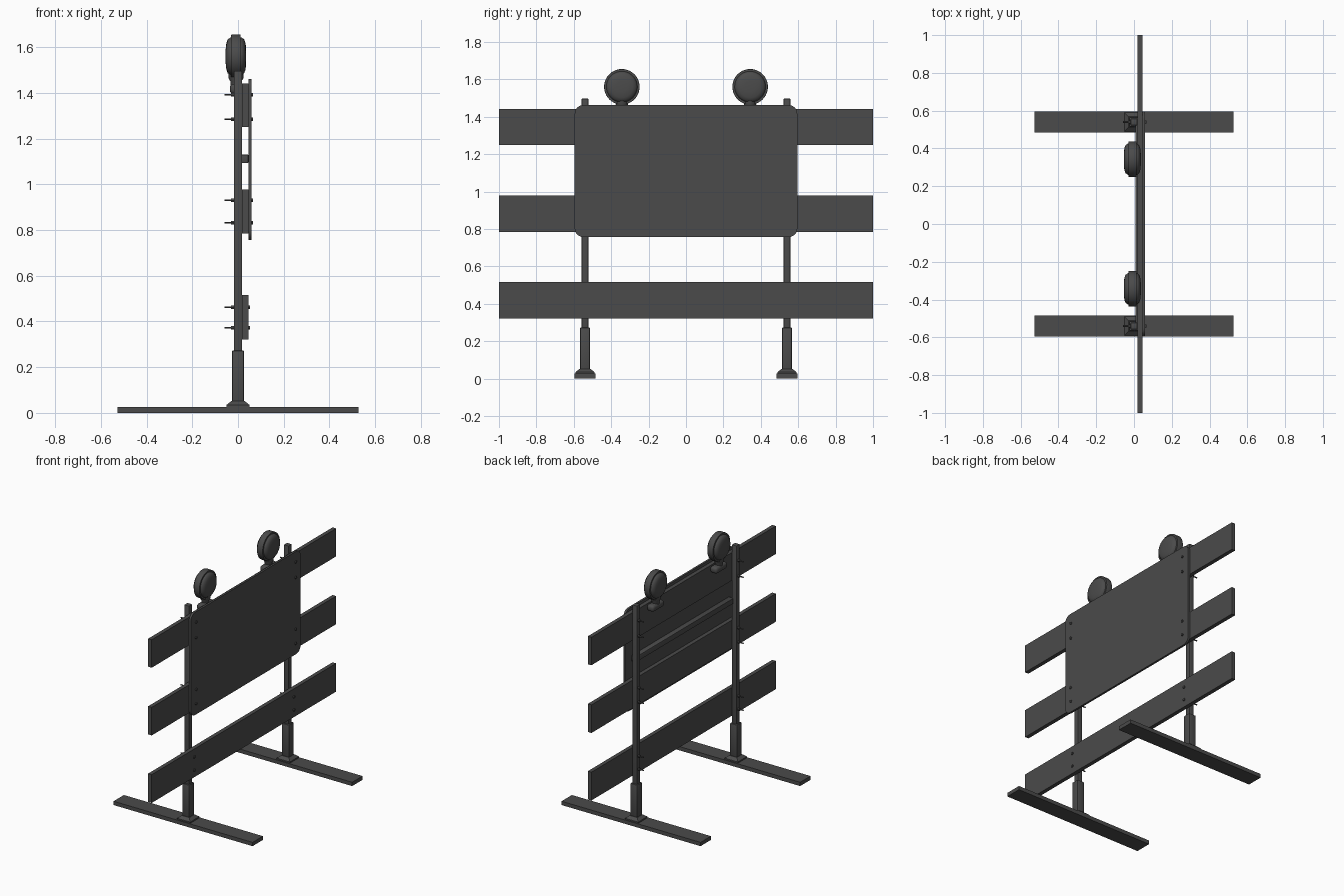
import bpy, bmesh, math
from mathutils import Vector

if "Cube" in bpy.data.objects:
    bpy.data.objects.remove(bpy.data.objects["Cube"])

# Dark grey paint shared by every part
DARK = bpy.data.materials.new("dark_grey")
DARK.diffuse_color = (0.07, 0.07, 0.07, 1)
DARK.use_nodes = True
DARK.node_tree.nodes["Principled BSDF"].inputs["Base Color"].default_value = DARK.diffuse_color


def finish(bm, name, smooth=False):
    bmesh.ops.recalc_face_normals(bm, faces=bm.faces)
    me = bpy.data.meshes.new(name)
    bm.to_mesh(me)
    bm.free()
    me.materials.append(DARK)
    ob = bpy.data.objects.new(name, me)
    bpy.context.collection.objects.link(ob)
    if smooth:
        bpy.ops.object.select_all(action='DESELECT')
        ob.select_set(True)
        bpy.context.view_layer.objects.active = ob
        bpy.ops.object.shade_smooth_by_angle(angle=math.radians(35))
    return ob


def box(name, x, y, z, bevel=0.0, segments=2, axis=None):
    """Box from (min, max) ranges; bevel all edges or only those along an axis."""
    bm = bmesh.new()
    bmesh.ops.create_cube(bm, size=1)
    for v in bm.verts:
        v.co = [(r[0] + r[1]) / 2 + c * (r[1] - r[0]) for r, c in zip((x, y, z), v.co)]
    if bevel:
        edges = [e for e in bm.edges if axis is None or
                 abs((e.verts[0].co - e.verts[1].co).normalized()[axis]) > 0.9]
        bmesh.ops.bevel(bm, geom=edges, offset=bevel, segments=segments,
                        profile=0.5, affect='EDGES')
    return finish(bm, name, bevel > 0)


def skin(bm, rings):
    """Join rings of vertices into a closed solid."""
    for a, b in zip(rings, rings[1:]):
        for i in range(len(a)):
            j = (i + 1) % len(a)
            bm.faces.new((a[i], a[j], b[j], b[i]))
    bm.faces.new(rings[0])
    bm.faces.new(rings[-1])


def lathe(name, profile, centre, axis, sides):
    """Spin (radius, distance) points around the x or z axis."""
    bm = bmesh.new()
    rings = []
    for r, d in profile:
        ring = []
        for i in range(sides):
            a = 2 * math.pi * i / sides
            u, v = r * math.cos(a), r * math.sin(a)
            co = Vector((d, u, v)) if axis == 'x' else Vector((u, v, d))
            ring.append(bm.verts.new(co + Vector(centre)))
        rings.append(ring)
    skin(bm, rings)
    return finish(bm, name, sides > 8)


def flange(name, y):
    """Tapered collar around the foot of a post."""
    bm = bmesh.new()
    corners = ((-1, -1), (1, -1), (1, 1), (-1, 1))
    skin(bm, [[bm.verts.new((sx * h, y + sy * h, z)) for sx, sy in corners]
              for h, z in ((0.05, 0.024), (0.05, 0.035), (0.029, 0.052))])
    return finish(bm, name)


# Three horizontal boards
for label, z0, z1 in (("lower", 0.322, 0.516), ("middle", 0.785, 0.978), ("upper", 1.25, 1.442)):
    box(label + "_board", (0.018, 0.045), (-1, 1), (z0, z1))

# Sign panel with rounded corners, and the crossbar behind it
box("sign_panel", (0.045, 0.059), (-0.595, 0.595), (0.757, 1.462), 0.045, 6, axis=0)
box("crossbar", (0.008, 0.045), (-0.53, 0.53), (1.093, 1.13), 0.003)

for side, s in (("left", -1), ("right", 1)):
    # Foot, sleeve and upright
    y = s * 0.54
    box(side + "_foot", (-0.528, 0.528), (y - 0.056, y + 0.056), (0, 0.026))
    flange(side + "_flange", y)
    box(side + "_sleeve", (-0.026, 0.026), (y - 0.026, y + 0.026), (0.04, 0.272), 0.003)
    box(side + "_post", (-0.018, 0.018), (y - 0.018, y + 0.018), (0.03, 1.497), 0.004)

    # Bolts with hexagonal heads and nuts
    for n, z in enumerate((0.372, 0.462, 0.832, 0.93, 1.285, 1.392)):
        face = 0.045 if z < 0.6 else 0.059
        lathe(f"{side}_bolt_{n}", [(0.004, -0.058), (0.004, -0.03), (0.009, -0.03), (0.009, -0.017),
                                   (0.004, -0.017), (0.004, face), (0.009, face), (0.009, face + 0.007)],
              (0, y, z), 'x', 6)

    # Warning lamp: double-domed lens in a round rim
    ly = s * 0.343
    lathe(side + "_lamp", [(0.03, -0.054), (0.058, -0.051), (0.074, -0.045), (0.082, -0.034),
                           (0.083, -0.03), (0.094, -0.03), (0.095, -0.027), (0.095, 0.009),
                           (0.094, 0.012), (0.083, 0.012), (0.082, 0.017), (0.074, 0.027),
                           (0.058, 0.033), (0.03, 0.036)],
          (0, ly, 1.56), 'x', 40)
    # Lamp mount fixed to the back of the upper board
    lathe(side + "_lamp_neck", [(0.024, 1.42), (0.024, 1.45), (0.033, 1.465), (0.033, 1.49)],
          (-0.009, ly, 0), 'z', 20)
    box(side + "_lamp_mount", (-0.036, 0.019), (ly - 0.062, ly + 0.062), (1.395, 1.44), 0.018, 4)
